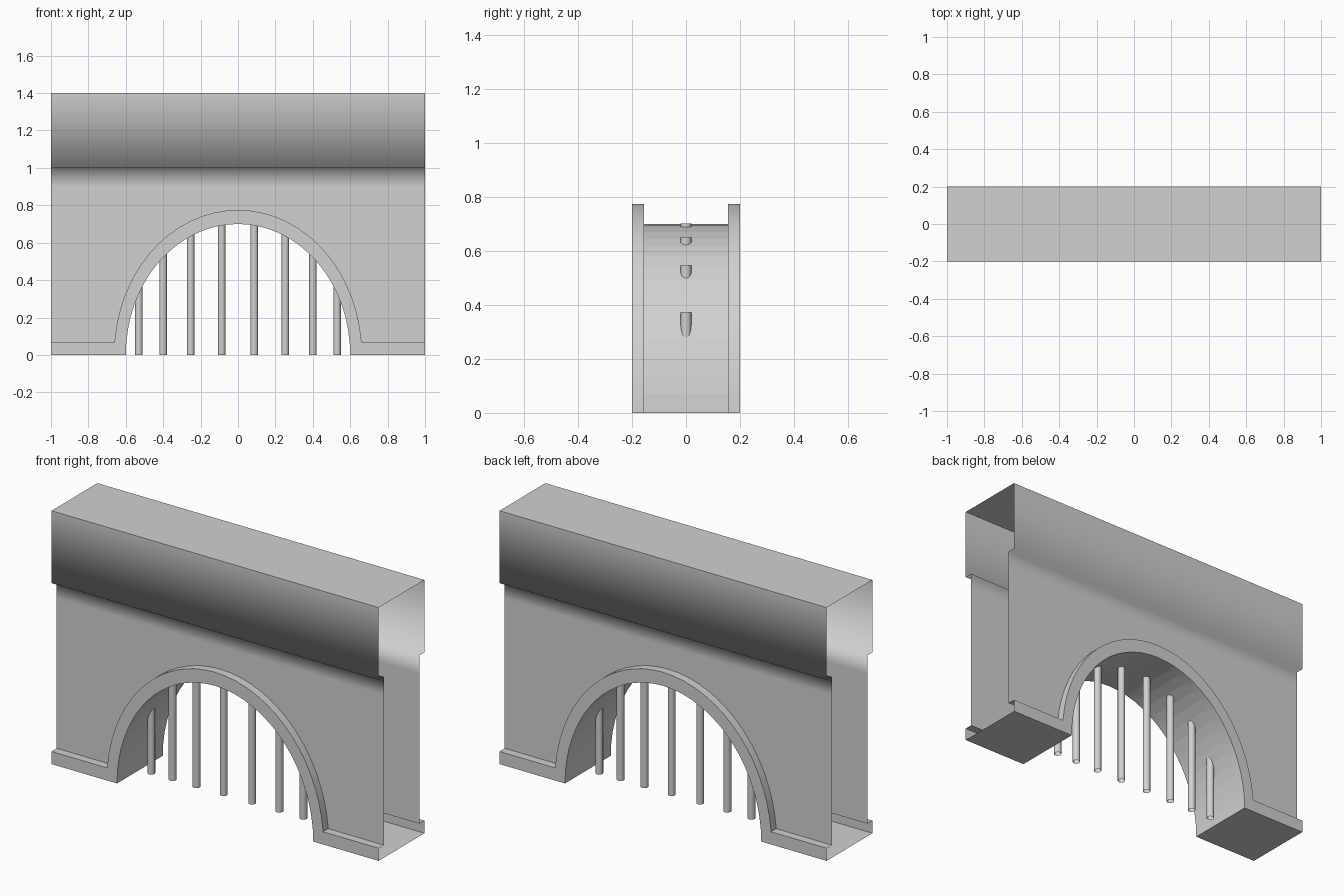
import bpy, bmesh, math

cube = bpy.data.objects.get("Cube")
if cube:
    bpy.data.objects.remove(cube, do_unlink=True)

stone = bpy.data.materials.new("grey_stone")
stone.use_nodes = True
GREY = (0.64, 0.64, 0.64, 1)
stone.diffuse_color = GREY
stone.node_tree.nodes["Principled BSDF"].inputs["Base Color"].default_value = GREY

HALF = 0.2        # half depth of plinth, cornice and arch trim
WALL = 0.155      # half depth of the wall
PLINTH = 0.07     # plinth height
SEGMENTS = 32


def finish(name, bm, smooth=None, recalc=False):
    bmesh.ops.remove_doubles(bm, verts=bm.verts[:], dist=0.0001)
    if recalc:
        bmesh.ops.recalc_face_normals(bm, faces=bm.faces[:])
    if smooth is not None:
        for f in bm.faces:
            f.smooth = True
        for e in bm.edges:
            if len(e.link_faces) == 2 and e.calc_face_angle() > smooth:
                e.smooth = False
    mesh = bpy.data.meshes.new(name)
    bm.to_mesh(mesh)
    bm.free()
    mesh.materials.append(stone)
    obj = bpy.data.objects.new(name, mesh)
    bpy.context.collection.objects.link(obj)
    return obj


def face(bm, *points):
    return bm.faces.new([bm.verts.new(p) for p in points])


def extrude_x(bm, profile, x0, x1):
    for (ya, za), (yb, zb) in zip(profile, profile[1:]):
        face(bm, (x0, ya, za), (x1, ya, za), (x1, yb, zb), (x0, yb, zb))


def arch(rx, rz):
    angles = [math.pi * i / SEGMENTS for i in range(SEGMENTS + 1)]
    return [(rx * math.cos(a), rz * math.sin(a)) for a in angles]


inner = arch(0.6, 0.7)
outer = arch(0.663, 0.775)

# Hollow cornice, open at both ends, with softly shaded lower corners
half = [(-WALL, 0.9), (-WALL, 1.0), (-HALF, 1.0), (-HALF, 1.4)]
bm = bmesh.new()
extrude_x(bm, half + [(-y, z) for y, z in reversed(half)], -1, 1)
cornice = finish("cornice", bm, smooth=math.pi)
for e in cornice.data.edges:
    if all(cornice.data.vertices[v].co.z > 1.3 for v in e.vertices):
        e.use_edge_sharp = True

# Front and back walls, cut away over the arch
for name, y in (("front_wall", -WALL), ("back_wall", WALL)):
    bm = bmesh.new()
    foot = [(-1, PLINTH)] + [(x, max(z, PLINTH)) for x, z in reversed(outer)] + [(1, PLINTH)]
    for (xa, za), (xb, zb) in zip(foot, foot[1:]):
        quad = [(xa, y, za), (xb, y, zb), (xb, y, 0.9), (xa, y, 0.9)]
        face(bm, *(quad if y < 0 else quad[::-1]))
    finish(name, bm)

# Plinth channels on each side of the arch
ledge = [(WALL, PLINTH), (HALF, PLINTH), (HALF, 0)]
channel = ledge + [(-y, z) for y, z in reversed(ledge)]
for name, x0, x1 in (("left_plinth", 0.6, 1), ("right_plinth", -1, -0.6)):
    bm = bmesh.new()
    extrude_x(bm, channel, x0, x1)
    finish(name, bm)

# Arch tunnel lining
bm = bmesh.new()
for (xa, za), (xb, zb) in zip(inner, inner[1:]):
    face(bm, (xa, -WALL, za), (xb, -WALL, zb), (xb, WALL, zb), (xa, WALL, za))
finish("arch_tunnel", bm)

# Raised arch trim on the front and back
for name, s in (("front_arch_trim", -1), ("back_arch_trim", 1)):
    bm = bmesh.new()
    rings = []
    for (xi, zi), (xo, zo) in zip(inner, outer):
        rings.append([(xi, s * WALL, zi), (xi, s * HALF, zi),
                      (xo, s * HALF, zo), (xo, s * WALL, zo)])
    for a, b in zip(rings, rings[1:]):
        for k in range(4):
            n = (k + 1) % 4
            face(bm, a[k], a[n], b[n], b[k])
    face(bm, *rings[0])
    face(bm, *rings[-1])
    finish(name, bm, smooth=math.radians(30), recalc=True)

# Vertical bars in the archway, open tubes reaching just into the lining
RADIUS = 0.02
for i, x in enumerate((0.087, 0.253, 0.4, 0.53)):
    top = 0.7 * math.sqrt(1 - ((x - RADIUS) / 0.6) ** 2) + 0.006
    for side, s in (("left", 1), ("right", -1)):
        bm = bmesh.new()
        bmesh.ops.create_cone(bm, cap_ends=False, segments=16, depth=top,
                              radius1=RADIUS, radius2=RADIUS)
        bmesh.ops.translate(bm, verts=bm.verts[:], vec=(s * x, 0, top / 2))
        finish(f"{side}_bar_{i + 1}", bm, smooth=math.radians(40))
